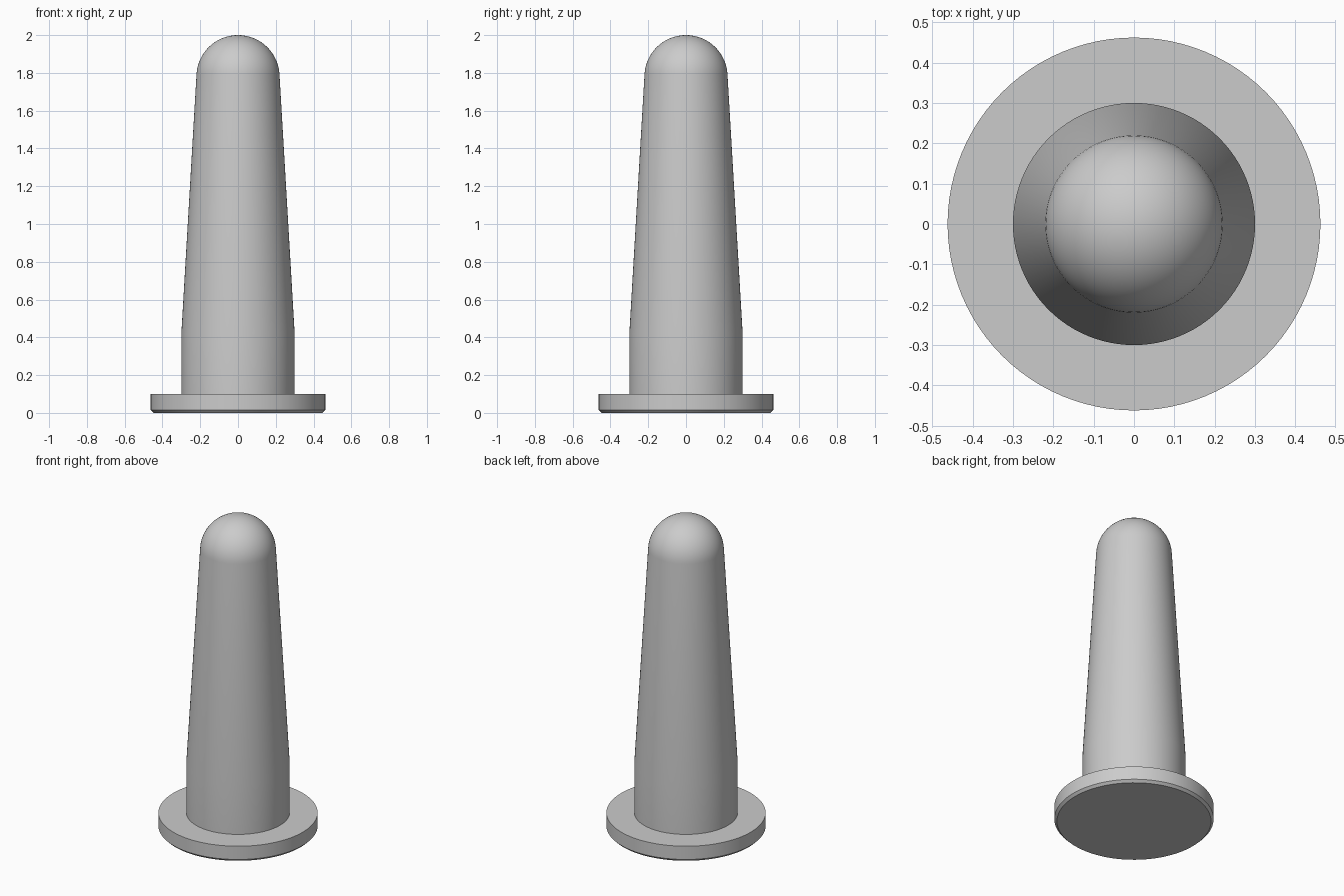
import bpy
import bmesh
from math import sin, cos, atan2, pi, radians

SEGMENTS = 96

if "Cube" in bpy.data.objects:
    bpy.data.objects.remove(bpy.data.objects["Cube"], do_unlink=True)

grey = bpy.data.materials.new("Plain grey")
grey.use_nodes = True
colour = (0.6, 0.6, 0.6, 1)
grey.diffuse_color = colour
grey.node_tree.nodes["Principled BSDF"].inputs["Base Color"].default_value = colour


def revolve(name, profile):
    """Spin a (radius, height) profile that starts and ends on the z axis."""
    bm = bmesh.new()
    verts = [bm.verts.new((r, 0, z)) for r, z in profile]
    edges = [bm.edges.new(pair) for pair in zip(verts, verts[1:])]
    bmesh.ops.spin(bm, geom=verts + edges, cent=(0, 0, 0), axis=(0, 0, 1),
                   angle=2 * pi, steps=SEGMENTS, use_merge=True)
    bmesh.ops.remove_doubles(bm, verts=bm.verts, dist=1e-5)
    bmesh.ops.recalc_face_normals(bm, faces=bm.faces)
    mesh = bpy.data.meshes.new(name)
    bm.to_mesh(mesh)
    bm.free()
    mesh.materials.append(grey)
    obj = bpy.data.objects.new(name, mesh)
    bpy.context.collection.objects.link(obj)
    bpy.ops.object.select_all(action="DESELECT")
    obj.select_set(True)
    bpy.context.view_layer.objects.active = obj
    bpy.ops.object.shade_smooth_by_angle(angle=radians(30))
    return obj


# Round base plate with a small bevel underneath
flange_radius, flange_top, bevel = 0.462, 0.10, 0.015
revolve("base_flange", [(0, 0), (flange_radius - bevel, 0), (flange_radius, bevel),
                        (flange_radius, flange_top), (0, flange_top)])

# Straight collar, tapered shaft and a tangent domed tip
shaft_radius, taper_start, tip_radius = 0.30, 0.42, 0.22
tip_centre = 2 - tip_radius
tilt = atan2(shaft_radius - tip_radius, tip_centre - taper_start)
steps = 20
angles = [tilt + (pi / 2 - tilt) * i / steps for i in range(steps)]
dome = [(tip_radius * cos(a), tip_centre + tip_radius * sin(a)) for a in angles]
revolve("tapered_pin", [(0, flange_top), (shaft_radius, flange_top),
                        (shaft_radius, taper_start)] + dome + [(0, 2)])
